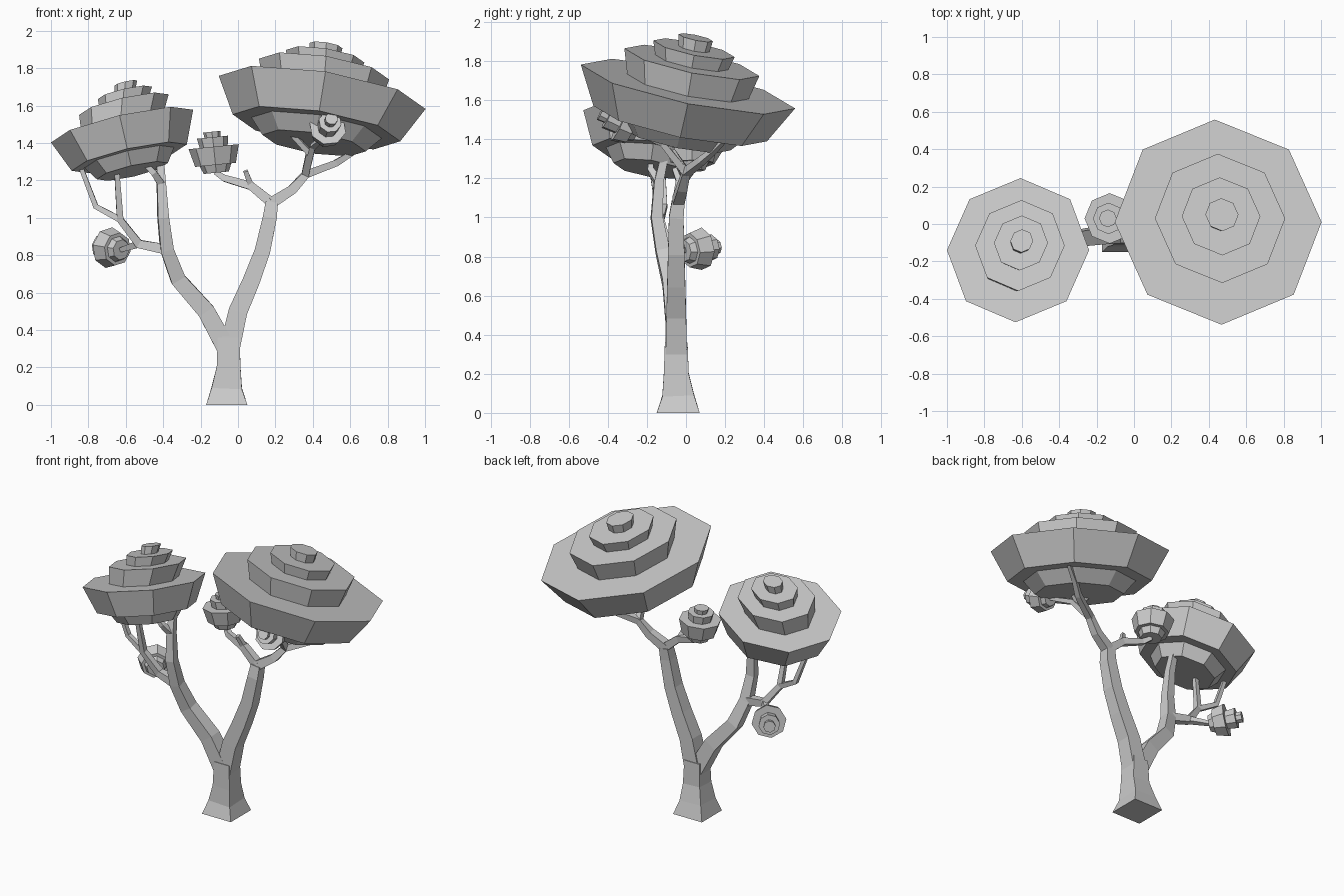
import bpy, bmesh, math
from mathutils import Vector

default_cube = bpy.data.objects.get("Cube")
if default_cube:
    bpy.data.objects.remove(default_cube, do_unlink=True)

grey_value = 0.6
grey_colour = (grey_value, grey_value, grey_value, 1)
grey = bpy.data.materials.new("light_grey")
grey.use_nodes = True
grey.diffuse_color = grey_colour
grey.node_tree.nodes["Principled BSDF"].inputs["Base Color"].default_value = grey_colour


def loft(name, stations, sides, spin):
    """Skin regular polygons given as (centre, axis, radius) and cap both ends."""
    bm = bmesh.new()
    across = Vector((0, 1, 0))
    rings = []
    for centre, axis, radius in stations:
        # Carry the section's orientation along so the faces do not twist
        across = (across - axis * across.dot(axis)).normalized()
        other = across.cross(axis)
        angles = [math.tau * (corner + spin) / sides for corner in range(sides)]
        rings.append([bm.verts.new(centre + radius * (math.cos(angle) * across + math.sin(angle) * other))
                      for angle in angles])
    for lower, upper in zip(rings, rings[1:]):
        for corner in range(sides):
            bm.faces.new((lower[corner - 1], lower[corner], upper[corner], upper[corner - 1]))
    bm.faces.new(rings[0])
    bm.faces.new(rings[-1])
    bmesh.ops.recalc_face_normals(bm, faces=bm.faces[:])
    mesh = bpy.data.meshes.new(name)
    bm.to_mesh(mesh)
    bm.free()
    mesh.materials.append(grey)
    bpy.context.collection.objects.link(bpy.data.objects.new(name, mesh))


def branch(name, start_width, end_width, *joints, flare=1):
    """Square limb through the joints, tapering between two half widths."""
    points = [Vector(joint) for joint in joints]
    last = len(points) - 1
    stations = []
    for index, point in enumerate(points):
        incoming = (point - points[max(index - 1, 0)]).normalized()
        outgoing = (points[min(index + 1, last)] - point).normalized()
        taper = (1 - index / last) ** flare
        half_width = end_width + (start_width - end_width) * taper
        stations.append((point, (incoming + outgoing).normalized(), half_width * math.sqrt(2)))
    loft(name, stations, sides=4, spin=0.5)


def crown(name, rim_centre, lean, radius, depth, rise, tiers):
    """Tilted stack of eight-sided tiers whose upper part drifts along rise; returns its underside."""
    axis = Vector(lean).normalized()
    rim = Vector(rim_centre)
    stations = [(rim - axis * depth * drop, axis, radius * width)
                for drop, width in ((1, 0.5), (0.7, 0.63), (0.7, 0.81), (0, 1))]
    floor = rim
    for tier in tiers:
        roof = rim + Vector(rise) * ((1 - tier) / (1 - tiers[-1])) ** 0.85
        stations += [(floor, axis, radius * tier * 0.9), (roof, axis, radius * tier)]
        floor = roof
    loft(name, stations, sides=8, spin=0)
    return stations[0][0]


# Leaf crowns and small leaf clusters
big_tiers = (0.63, 0.38, 0.16)
small_tiers = (0.62, 0.35)
large_base = crown("large_crown", (0.45, 0.01, 1.67), (0.16, 0.21, 1), radius=0.56, depth=0.28,
                   rise=(0.02, 0.04, 0.25), tiers=big_tiers)
medium_base = crown("medium_crown", (-0.62, -0.14, 1.49), (-0.23, 0.16, 1), radius=0.39, depth=0.25,
                    rise=(0.02, 0.05, 0.23), tiers=big_tiers)
small_base = crown("small_crown", (-0.13, 0.03, 1.38), (-0.1, 0, 1), radius=0.135, depth=0.14,
                   rise=(-0.01, 0, 0.08), tiers=small_tiers)
front_base = crown("front_leaf_cluster", (0.48, -0.34, 1.48), (0.12, -0.9, 0.45), radius=0.1, depth=0.1,
                   rise=(0.02, -0.1, 0.05), tiers=small_tiers)
back_base = crown("back_leaf_cluster", (-0.69, 0.08, 0.84), (-0.6, 0.8, 0.1), radius=0.11, depth=0.11,
                  rise=(-0.06, 0.08, 0.01), tiers=small_tiers)

# Joints shared by several limbs
fork = (-0.05, -0.05, 0.28)
left_top = (0.18, -0.04, 1.08)
left_elbow = (0.36, 0, 1.23)
left_wrist = (0.38, -0.08, 1.35)
twig_root = (0.07, -0.03, 1.17)
right_shoulder = (-0.38, -0.12, 0.83)
right_bend = (-0.41, -0.14, 1.18)
side_knee = (-0.53, -0.1, 0.86)
side_fork = (-0.63, -0.13, 0.99)

# Flared trunk and its two main limbs
branch("trunk", 0.11, 0.058, (-0.06, -0.04, 0), (-0.06, -0.04, 0.09), (-0.05, -0.05, 0.2),
       (-0.05, -0.05, 0.36), flare=2)
branch("left_limb", 0.055, 0.033, fork, (0, -0.05, 0.5), (0.07, -0.05, 0.66),
       (0.13, -0.05, 0.82), (0.17, -0.05, 1), left_top)
branch("right_limb", 0.052, 0.018, fork, (-0.17, -0.06, 0.5), (-0.32, -0.08, 0.67),
       right_shoulder, (-0.4, -0.15, 1), right_bend, (-0.42, -0.1, 1.36))

# Branches under the large crown
branch("large_crown_branch", 0.03, 0.012, left_top, (0.29, -0.02, 1.15), left_elbow,
       left_wrist, (0.24, -0.12, 1.5))
branch("outer_twig", 0.021, 0.011, left_elbow, (0.52, 0.08, 1.29), (0.6, 0.14, 1.34), (0.7, 0.2, 1.4))
branch("front_cluster_twig", 0.019, 0.011, left_elbow, (0.4, -0.12, 1.38), front_base)
branch("inner_twig", 0.016, 0.012, left_wrist, large_base.lerp(Vector(front_base), 0.2))
branch("small_crown_branch", 0.027, 0.013, left_top, twig_root, (-0.07, 0, 1.21), small_base)
branch("bare_twig", 0.016, 0.012, twig_root, (0.04, -0.06, 1.25))

# Branches under the medium crown
branch("side_branch", 0.028, 0.013, right_shoulder, side_knee, side_fork, (-0.65, -0.18, 1.28))
branch("outer_side_twig", 0.017, 0.012, side_fork, (-0.76, -0.11, 1.06), (-0.84, -0.12, 1.27))
branch("back_cluster_twig", 0.019, 0.012, side_knee, back_base)
branch("front_crown_twig", 0.02, 0.012, right_bend, (-0.45, -0.18, 1.24), medium_base + Vector((0.03, 0, 0.08)))
